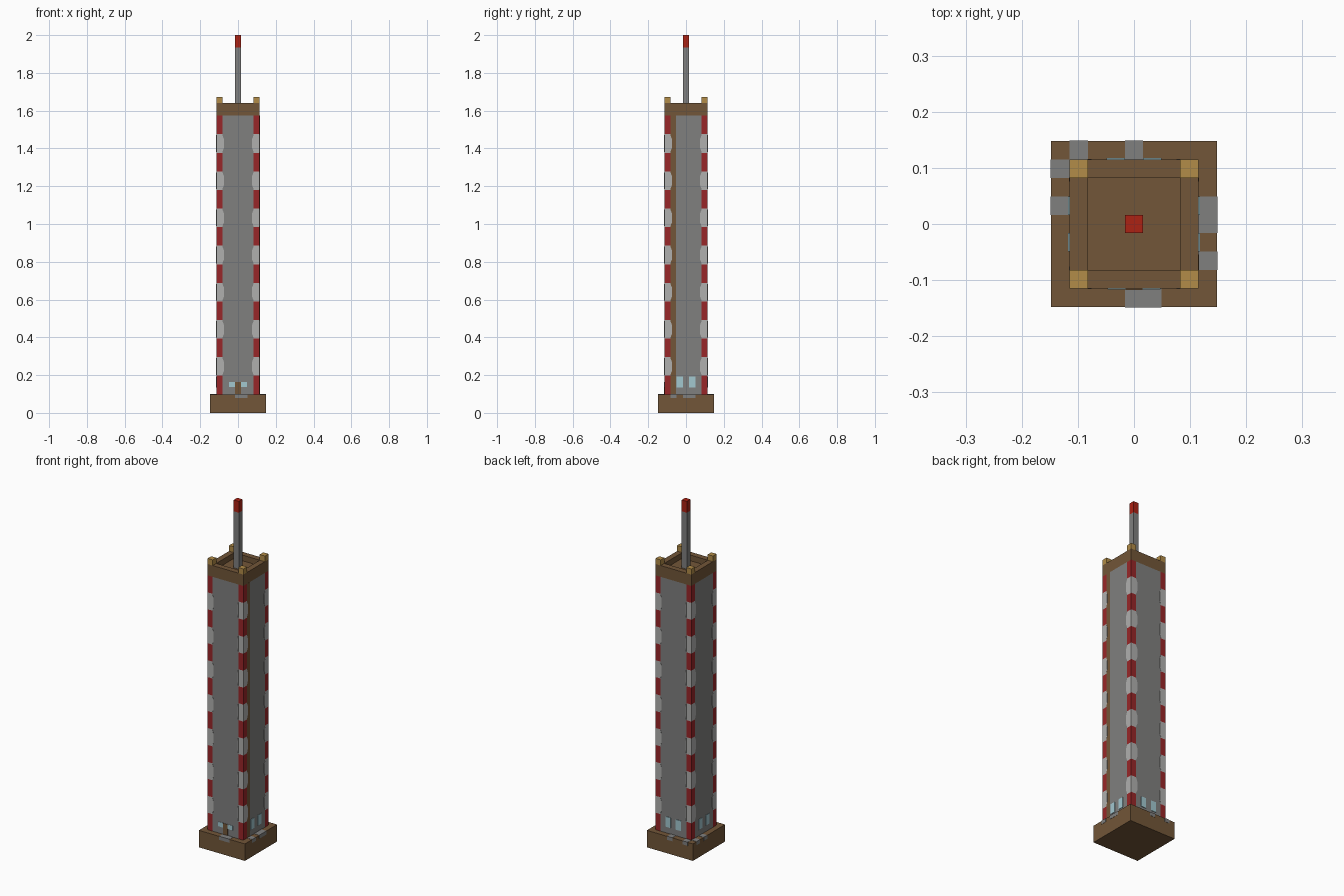
import bpy
import bmesh
import math
from mathutils import Matrix, Vector

U = 2 / 61  # one block of the tower

if "Cube" in bpy.data.objects:
    bpy.data.objects.remove(bpy.data.objects["Cube"], do_unlink=True)


def material(name, r, g, b):
    mat = bpy.data.materials.new(name)
    mat.use_nodes = True
    linear = [((c / 255 + 0.055) / 1.055) ** 2.4 for c in (r, g, b)] + [1]
    mat.diffuse_color = linear
    bsdf = next(n for n in mat.node_tree.nodes if n.type == 'BSDF_PRINCIPLED')
    bsdf.inputs["Base Color"].default_value = linear
    bsdf.inputs["Roughness"].default_value = 0.9
    return mat


BROWN = material("timber brown", 114, 86, 56)
GREY = material("stone grey", 128, 128, 127)
WHITE = material("stripe white", 176, 176, 175)
RED = material("stripe red", 152, 38, 40)
BEACON = material("beacon red", 172, 34, 20)
GOLD = material("gold", 178, 140, 72)
GLASS = material("window blue", 162, 200, 208)


def finish(bm, name, mats, rule=None):
    bmesh.ops.recalc_face_normals(bm, faces=bm.faces)
    for f in bm.faces:
        f.material_index = rule(f.calc_center_median().z) if rule else 0
    bmesh.ops.scale(bm, vec=(U, U, U), verts=bm.verts)
    mesh = bpy.data.meshes.new(name)
    bm.to_mesh(mesh)
    bm.free()
    for m in mats:
        mesh.materials.append(m)
    obj = bpy.data.objects.new(name, mesh)
    bpy.context.collection.objects.link(obj)
    return obj


def box(name, centre, size, z0, z1, mats, cuts=(), rule=None):
    """Box measured in blocks, optionally sliced at heights for colour bands."""
    bm = bmesh.new()
    place = Matrix.Translation((*centre, (z0 + z1) / 2)) @ Matrix.Diagonal((*size, z1 - z0, 1))
    bmesh.ops.create_cube(bm, size=1, matrix=place)
    for z in cuts:
        bmesh.ops.bisect_plane(bm, geom=bm.verts[:] + bm.edges[:] + bm.faces[:],
                               plane_co=(0, 0, z), plane_no=(0, 0, 1))
    return finish(bm, name, mats, rule)


def plates(name, side, outlines, mat, depth=3.5, thick=0.08):
    """Thin painted panels on one side; side counts quarter turns from the front."""
    bm = bmesh.new()
    turn = Matrix.Rotation(side * math.pi / 2, 4, 'Z')
    for outline in outlines:
        face = bm.faces.new([bm.verts.new(turn @ Vector((u, -depth, z))) for u, z in outline])
        grown = bmesh.ops.extrude_face_region(bm, geom=[face])["geom"]
        out = turn @ Vector((0, -thick, 0))
        bmesh.ops.translate(bm, vec=out, verts=[v for v in grown if isinstance(v, bmesh.types.BMVert)])
    return finish(bm, name, [mat])


def rect(u0, u1, z0, z1):
    return [(u0, z0), (u1, z0), (u1, z1), (u0, z1)]


SIDES = ["front", "left", "back", "right"]
CORNERS = [(x, y) for x in (-3, 3) for y in (-3, 3)]

# Base and wall core
box("base", (0, 0), (9, 9), 0, 3, [BROWN])
box("wall_front_back", (0, 0), (5, 7), 3, 48, [GREY])
box("wall_sides", (0, 0), (7, 5), 3, 48, [GREY])

# Striped corner columns
bands = range(6, 48, 3)
for n, c in enumerate(CORNERS):
    box(f"corner_column_{n + 1}", c, (1, 1), 3, 48, [RED, WHITE], bands,
        lambda z: int((z - 3) // 3) % 2 if z < 48 else 0)
    box(f"corner_finial_{n + 1}", c, (1, 1), 50, 51, [GOLD])

# White patches that round over from the columns onto the walls
for k, side in enumerate(SIDES):
    patches = []
    for z in range(6, 48, 6):
        for s in (-1, 1):
            patches.append([(s * 2.52, z + 0.15), (s * 2.3, z + 0.7),
                            (s * 2.3, z + 2.3), (s * 2.52, z + 2.85)])
    plates(f"{side}_white_patches", k, patches, WHITE, thick=0.04)

# Roof slab, parapet ring and mast
box("roof", (0, 0), (7, 7), 48, 49, [BROWN])
for s, name in ((-1, "a"), (1, "b")):
    box(f"parapet_long_{name}", (0, 3 * s), (7, 1), 49, 50, [BROWN])
    box(f"parapet_short_{name}", (3 * s, 0), (1, 5), 49, 50, [BROWN])
box("mast", (0, 0), (1, 1), 49, 61, [GREY, BEACON], [59], lambda z: int(z > 59))

# Timber strip running up one side
plates("timber_strip", 1, [rect(-2.5, -1.65, 3, 48)], BROWN, thick=0.03)

# Door with flanking windows, and window pairs on the other sides
plates("door", 0, [rect(-0.45, 0.45, 3, 5)], BROWN)
plates("front_windows", 0, [rect(s - 0.5, s + 0.5, 4.2, 5) for s in (-0.95, 0.95)], GLASS, thick=0.05)
for k in (1, 2, 3):
    plates(f"{SIDES[k]}_windows", k, [rect(s - 0.5, s + 0.5, 4.1, 5.9) for s in (-1, 1)], GLASS)

# Stone blocks set into the top edge of the base: (side, from, to)
STONES = [(0, -0.5, 1.5), (1, -0.5, 1.5), (1, -2.5, -1.5), (2, -0.5, 0.5),
          (2, 2.5, 3.5), (3, -3.5, -2.5), (3, -1.5, -0.5)]
for n, (k, a, b) in enumerate(STONES):
    plates(f"base_stone_{n + 1}", k, [rect(a, b, 2.4, 3.04)], GREY, thick=1.03)
